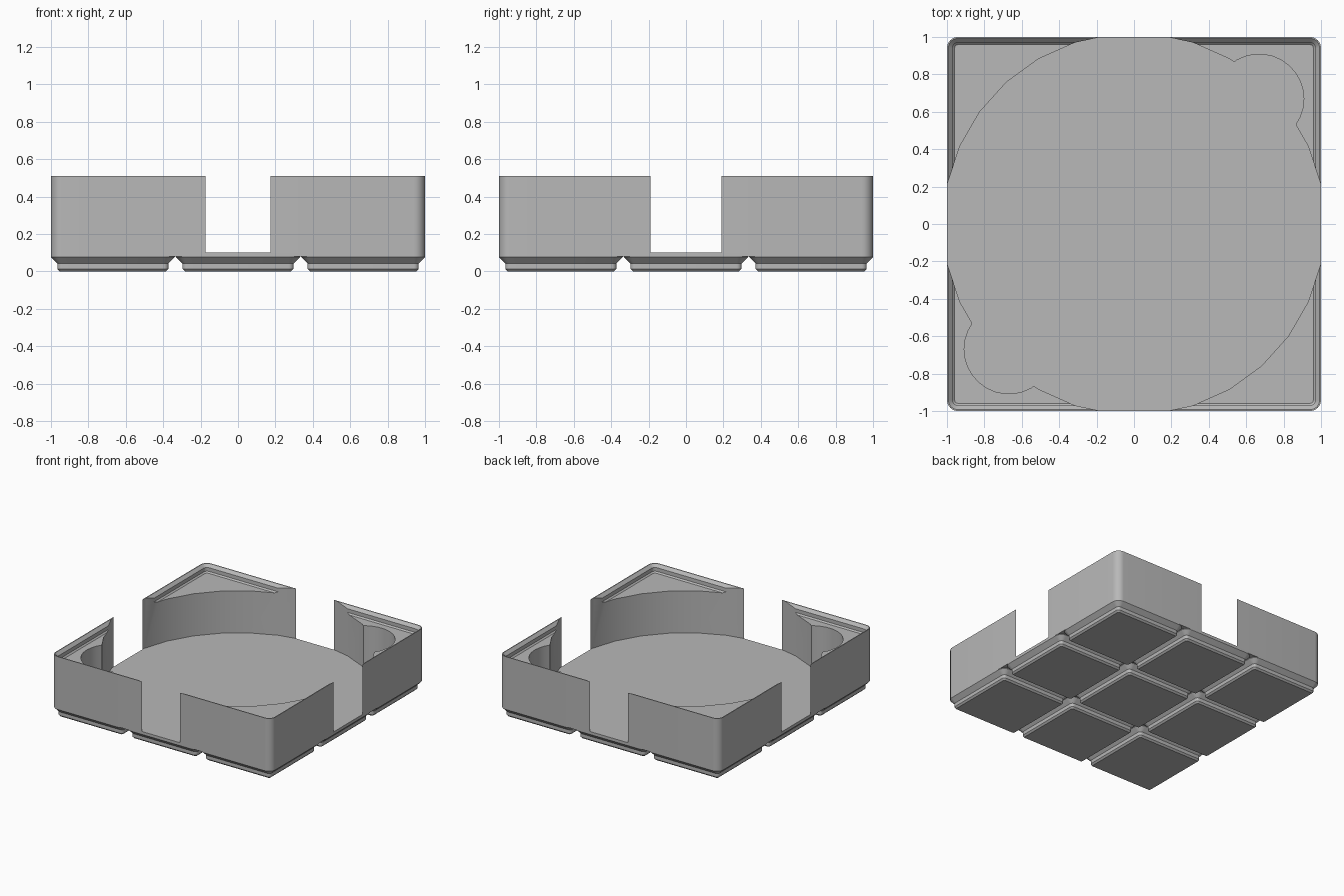
import bpy, bmesh, math

cube = bpy.data.objects.get("Cube")
if cube:
    bpy.data.objects.remove(cube, do_unlink=True)

# Single plastic colour
grey = bpy.data.materials.new("plain_grey")
grey.use_nodes = True
colour = (0.48, 0.48, 0.48, 1)
grey.diffuse_color = colour
grey.node_tree.nodes["Principled BSDF"].inputs["Base Color"].default_value = colour


def rounded_square(half, radius, z, steps=8):
    """Points around a rounded square, counter-clockwise."""
    points = []
    for corner in range(4):
        mid = math.pi / 4 + corner * math.pi / 2
        cx = math.copysign(half - radius, math.cos(mid))
        cy = math.copysign(half - radius, math.sin(mid))
        for i in range(steps + 1):
            a = mid - math.pi / 4 + i / steps * math.pi / 2
            points.append((cx + radius * math.cos(a), cy + radius * math.sin(a), z))
    return points


def loft(name, profile, location=(0, 0, 0)):
    """Closed solid lofted through (half width, corner radius, height) rings."""
    bm = bmesh.new()
    rings = [[bm.verts.new(p) for p in rounded_square(*level)] for level in profile]
    n = len(rings[0])
    for low, high in zip(rings, rings[1:]):
        for i in range(n):
            j = (i + 1) % n
            bm.faces.new((low[i], low[j], high[j], high[i]))
    bm.faces.new(rings[0][::-1])
    bm.faces.new(rings[-1])
    bmesh.ops.recalc_face_normals(bm, faces=bm.faces)
    mesh = bpy.data.meshes.new(name)
    bm.to_mesh(mesh)
    bm.free()
    obj = bpy.data.objects.new(name, mesh)
    obj.location = location
    bpy.context.collection.objects.link(obj)
    mesh.materials.append(grey)
    return obj


def activate(obj):
    bpy.ops.object.select_all(action='DESELECT')
    obj.select_set(True)
    bpy.context.view_layer.objects.active = obj


def cut_cylinder(target, x, y, radius, floor):
    """Bore a 30-sided well down to the floor height."""
    bm = bmesh.new()
    bmesh.ops.create_cone(bm, cap_ends=True, segments=30, radius1=radius,
                          radius2=radius, depth=1)
    # Turn the ring so that one corner lies exactly on the x axis
    for v in bm.verts:
        side = round(math.atan2(v.co.y, v.co.x) / (math.tau / 30) - 0.01)
        a = side * math.tau / 30
        v.co = (x + radius * math.cos(a), y + radius * math.sin(a),
                floor if v.co.z < 0 else floor + 1)
    mesh = bpy.data.meshes.new("well_cutter")
    bm.to_mesh(mesh)
    bm.free()
    cutter = bpy.data.objects.new("well_cutter", mesh)
    cutter.hide_render = True
    bpy.context.collection.objects.link(cutter)
    mesh.materials.append(grey)
    mod = target.modifiers.new("well", 'BOOLEAN')
    mod.operation = 'DIFFERENCE'
    mod.solver = 'EXACT'
    mod.object = cutter
    activate(target)
    bpy.ops.object.modifier_apply(modifier=mod.name)
    bpy.data.objects.remove(cutter, do_unlink=True)


# Tray body: outer wall, rim, stepped stacking lip, recessed top
BASE, FLOOR, TOP = 0.08, 0.1, 0.51
body = loft("tray_body", [
    (1.0, 0.06, BASE), (1.0, 0.06, TOP),
    (0.993, 0.053, TOP), (0.97, 0.03, 0.487),
    (0.97, 0.03, 0.457), (0.959, 0.019, 0.446),
])

# Large round well, and a finger well in two opposite corners
PITCH = 0.669
cut_cylinder(body, 0, 0, 1.02, FLOOR)
for s in (1, -1):
    cut_cylinder(body, s * PITCH, s * PITCH, 0.239, FLOOR)
parts = [body]

# Three by three grid of stepped feet
foot_profile = [(0.284, 0.013, 0), (0.297, 0.026, 0.013), (0.297, 0.026, 0.042),
                (0.331, 0.06, 0.076), (0.331, 0.06, BASE)]
for row in (-1, 0, 1):
    for col in (-1, 0, 1):
        parts.append(loft(f"foot_{row + 2}_{col + 2}", foot_profile,
                          (col * PITCH, row * PITCH, 0)))

# Smooth round surfaces, sharp steps
for part in parts:
    activate(part)
    bpy.ops.object.shade_smooth_by_angle(angle=math.radians(30))
